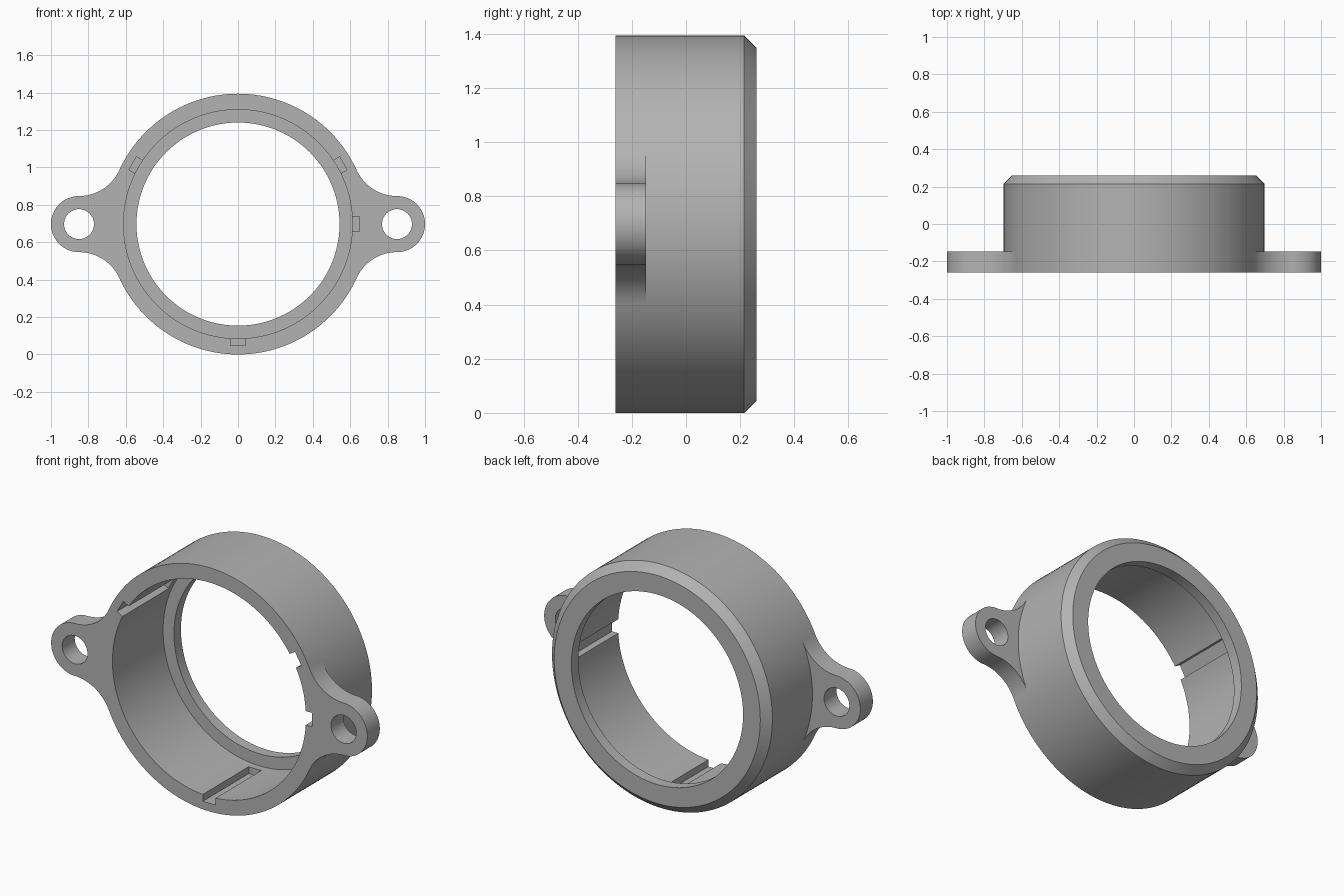
import bpy
import bmesh
from math import sin, cos, pi, radians, asin
from mathutils import Matrix

if "Cube" in bpy.data.objects:
    bpy.data.objects.remove(bpy.data.objects["Cube"], do_unlink=True)

R_OUT, R_IN, R_LIP = 0.697, 0.612, 0.543
FRONT, BACK = -0.26, 0.26
LIP_Y, SLOT_END, TAB_BACK = 0.197, 0.155, -0.147
CHAMFER = 0.045
TAB_X, TAB_R, HOLE_R = 0.85, 0.15, 0.08
FILLET_R = 0.237

grey = bpy.data.materials.new("Plain grey")
grey.use_nodes = True
COLOUR = (0.45, 0.45, 0.45, 1)
grey.diffuse_color = COLOUR
grey.node_tree.nodes["Principled BSDF"].inputs["Base Color"].default_value = COLOUR


def add_object(name, bm):
    bmesh.ops.recalc_face_normals(bm, faces=bm.faces)
    mesh = bpy.data.meshes.new(name)
    bm.to_mesh(mesh)
    bm.free()
    mesh.materials.append(grey)
    obj = bpy.data.objects.new(name, mesh)
    bpy.context.collection.objects.link(obj)
    obj.location.z = R_OUT
    return obj


def lathe(name, profile, steps=144):
    """Spin a closed (radius, y) profile around the y axis."""
    bm = bmesh.new()
    rings = [[bm.verts.new((r * cos(2 * pi * i / steps), y, r * sin(2 * pi * i / steps)))
              for r, y in profile] for i in range(steps)]
    n = len(profile)
    for i in range(steps):
        a, b = rings[i], rings[(i + 1) % steps]
        for j in range(n):
            k = (j + 1) % n
            bm.faces.new((a[j], a[k], b[k], b[j]))
    return add_object(name, bm)


def prism(name, outline, y0, y1, turn=0.0):
    """Extrude an (x, z) outline along y, then turn it around the y axis."""
    bm = bmesh.new()
    face = bm.faces.new([bm.verts.new((x, y0, z)) for x, z in outline])
    geom = bmesh.ops.extrude_face_region(bm, geom=[face])["geom"]
    moved = [v for v in geom if isinstance(v, bmesh.types.BMVert)]
    bmesh.ops.translate(bm, verts=moved, vec=(0, y1 - y0, 0))
    bmesh.ops.transform(bm, matrix=Matrix.Rotation(-turn, 4, 'Y'), verts=bm.verts)
    return add_object(name, bm)


def arc(cx, cz, r, a0, a1, steps):
    return [(cx + r * cos(a0 + (a1 - a0) * i / steps),
             cz + r * sin(a0 + (a1 - a0) * i / steps)) for i in range(steps + 1)]


def combine(target, other, operation):
    mod = target.modifiers.new(operation.title(), 'BOOLEAN')
    mod.operation, mod.solver, mod.object = operation, 'EXACT', other
    bpy.context.view_layer.objects.active = target
    bpy.ops.object.modifier_apply(modifier=mod.name)
    bpy.data.objects.remove(other, do_unlink=True)


# Ring with an inner lip and a chamfered back rim
ring = lathe("mounting_ring", [
    (R_IN, FRONT), (R_OUT, FRONT), (R_OUT, BACK - CHAMFER),
    (R_OUT - CHAMFER, BACK), (R_LIP, BACK), (R_LIP, LIP_Y), (R_IN, LIP_Y)])

# Tab outline: rounded end, concave fillets, root buried in the ring wall
theta = asin((TAB_R + FILLET_R) / (R_OUT + FILLET_R))
upper = arc(TAB_X, TAB_R + FILLET_R, FILLET_R, -pi / 2, theta - pi, 20)
lower = [(x, -z) for x, z in reversed(upper)]
tip = arc(TAB_X, 0, TAB_R, -pi / 2, pi / 2, 40)
root = arc(0, 0, 0.67, theta, -theta, 24)
outline = lower[:-1] + tip + upper[1:] + root

for side, turn in (("left", 0), ("right", pi)):
    combine(ring, prism(side + "_tab", outline, FRONT, TAB_BACK, turn), 'UNION')

# Screw holes
for side in (1, -1):
    hole = arc(side * TAB_X, 0, HOLE_R, 0, 2 * pi, 48)[:-1]
    combine(ring, prism("hole_cutter", hole, FRONT - 0.1, TAB_BACK + 0.1), 'DIFFERENCE')

# Key slots along the inner wall
slot = [(0.57, -0.04), (0.65, -0.04), (0.65, 0.04), (0.57, 0.04)]
for angle in (0, 30, 150, 270):
    combine(ring, prism("slot_cutter", slot, FRONT - 0.1, SLOT_END, radians(angle)),
            'DIFFERENCE')

bpy.ops.object.select_all(action='DESELECT')
ring.select_set(True)
bpy.context.view_layer.objects.active = ring
bpy.ops.object.shade_smooth_by_angle(angle=radians(25))
